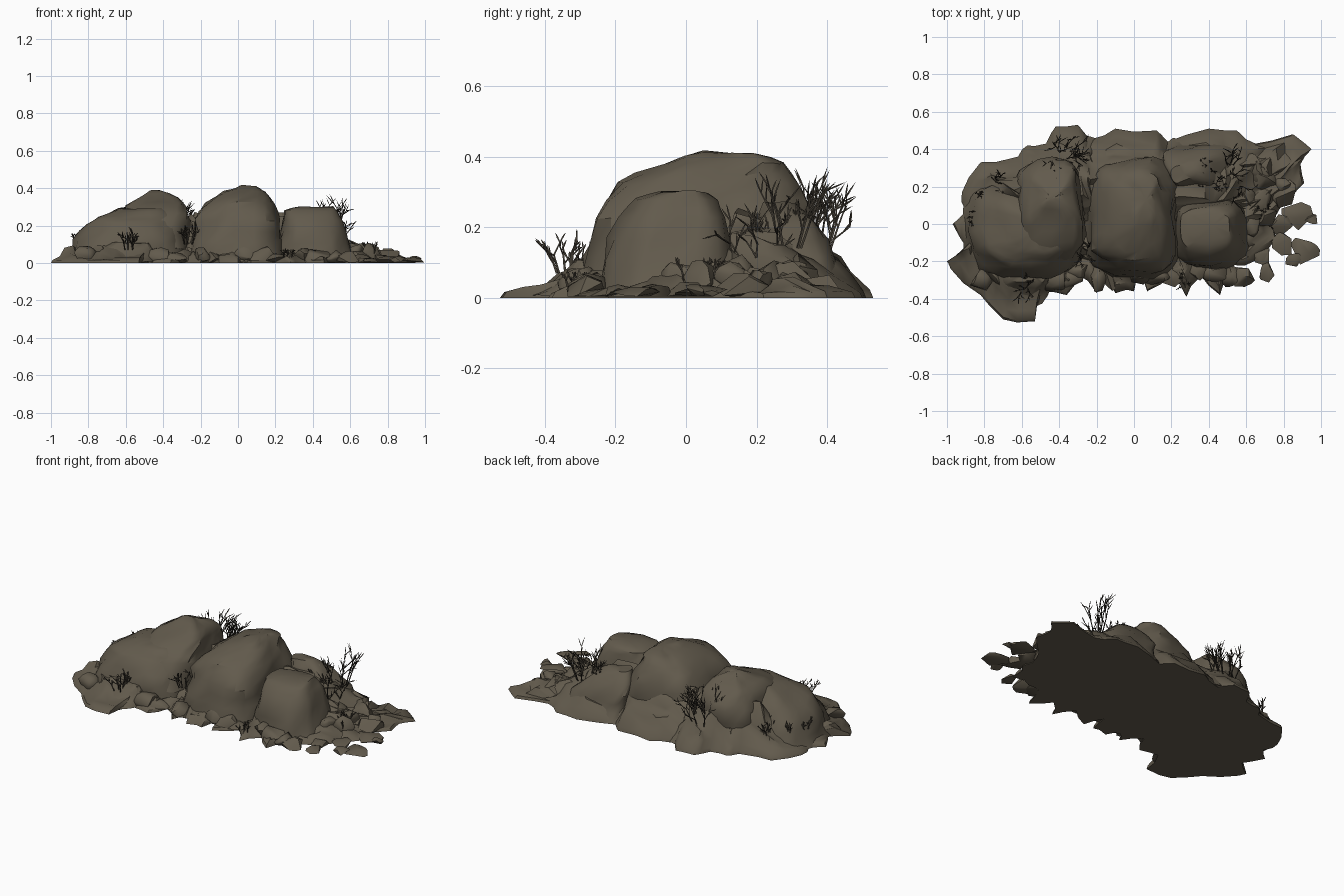
import bpy, bmesh, math, random
from mathutils import Vector, noise

random.seed(7)
if "Cube" in bpy.data.objects:
    bpy.data.objects.remove(bpy.data.objects["Cube"], do_unlink=True)


def material(name, colour):
    mat = bpy.data.materials.new(name)
    mat.use_nodes = True
    mat.diffuse_color = colour
    mat.node_tree.nodes["Principled BSDF"].inputs["Base Color"].default_value = colour
    return mat


STONE = material("brown stone", (.122, .103, .073, 1))
TWIG = material("dark twig", (.05, .042, .031, 1))


def finish(bm, name, mat, angle=40):
    bmesh.ops.recalc_face_normals(bm, faces=bm.faces)
    mesh = bpy.data.meshes.new(name)
    bm.to_mesh(mesh)
    bm.free()
    mesh.materials.append(mat)
    mesh.shade_smooth()
    mesh.set_sharp_from_angle(angle=math.radians(angle))
    obj = bpy.data.objects.new(name, mesh)
    bpy.context.scene.collection.objects.link(obj)


def bridge(bm, low, high):
    n = len(low)
    for i in range(n):
        j = (i + 1) % n
        bm.faces.new((low[i], low[j], high[j]))
        bm.faces.new((low[i], high[j], high[i]))


def clamp(v, lo=0.0, hi=1.0):
    return max(lo, min(hi, v))


# Rubble skirt: ragged outline (hundredths) drawn inward in rising rings
OUTLINE = [(-100, -20), (-90, -12), (-97, 0), (-90, 7), (-92, 17), (-82, 33),
           (-62, 36), (-57, 42), (-47, 43), (-42, 52), (-30, 53), (-24, 45),
           (-10, 51), (12, 50), (18, 44), (40, 51), (55, 50), (65, 43),
           (85, 48), (95, 40), (89, 32), (91, 22), (79, 10), (74, -2),
           (76, -8), (64, -20), (52, -22), (46, -38), (36, -28), (28, -39),
           (20, -27), (7, -36), (2, -24), (0, -36), (-10, -37), (-14, -30),
           (-20, -37), (-30, -27), (-36, -38), (-48, -36), (-53, -52),
           (-70, -51), (-82, -38), (-98, -24)]


def skirt():
    edge = []
    for i, (x, y) in enumerate(OUTLINE):
        nx, ny = OUTLINE[(i + 1) % len(OUTLINE)]
        a, b = Vector((x, y, 0)) / 100, Vector((nx, ny, 0)) / 100
        jitter = Vector((random.uniform(-1, 1), random.uniform(-1, 1), 0)) * .015
        edge += [a, (a + b) / 2 + jitter]
    bm = bmesh.new()
    rings = [[bm.verts.new(p) for p in edge]]
    for t in (.02, .1, .18, .26, .34, .43, .54, .68, .85):
        ring = []
        for p in edge:
            spine = Vector((clamp(p.x, -.6, .45) * .9, .08, 0))
            q = p.lerp(spine, t)
            back = clamp(p.y / .35) * clamp((.62 - q.x) / .25) * clamp((q.x + 1) / .4)
            top = .085 + .14 * back + .04 * clamp(-q.x - .5)
            rough = noise.noise(q * 8) * .06 + noise.noise(q * 19) * .045
            q.z = max(.008, .012 + top * min(1, t * 2) + rough * min(1, t * 5))
            drift = noise.noise_vector(q * 12) * .03 * min(1, t * 4)
            ring.append(bm.verts.new((q.x + drift.x, q.y + drift.y, q.z)))
        bridge(bm, rings[-1], ring)
        rings.append(ring)
    bm.faces.new(rings[-1])
    bm.faces.new(rings[0])
    finish(bm, "rubble_skirt", STONE, 45)


# Boulder: stacked rounded sections, each (z, x min, x max, y min, y max) in hundredths,
# weathered by noise and chipped into broad cells
def boulder(name, levels, sides=24, power=.68, rough=.028):
    sections = []
    for a, b in zip(levels, levels[1:]):
        sections += [a, [(p + q) / 2 for p, q in zip(a, b)]]
    sections.append(levels[-1])
    bm = bmesh.new()
    rings = []
    for z, x0, x1, y0, y1 in sections:
        ring = []
        for i in range(sides):
            a = math.tau * i / sides
            c, s = math.cos(a), math.sin(a)
            out = Vector((c, s, 0))
            c, s = (math.copysign(abs(v) ** power, v) for v in (c, s))
            p = Vector((x0 + x1 + (x1 - x0) * c, y0 + y1 + (y1 - y0) * s, 2 * z)) / 200
            chip = noise.voronoi(p * 5)[0][0] - .45
            push = noise.noise_vector(p * 6) * rough + noise.noise_vector(p * 15) * rough * .5
            push.z *= .5
            p += push - out * chip * rough * 2
            p.z = max(.005, p.z)
            ring.append(bm.verts.new(p))
        if rings:
            bridge(bm, rings[-1], ring)
        rings.append(ring)
    crown = bm.verts.new(sum((v.co for v in rings[-1]), Vector()) / sides)
    for i in range(sides):
        bm.faces.new((rings[-1][i], rings[-1][(i + 1) % sides], crown))
    bm.faces.new(rings[0])
    finish(bm, name, STONE, 38)


# Small broken stones: hulls of random points
def stone(name, x, y, sx, sy, height, count=16):
    bm = bmesh.new()
    for _ in range(count):
        d = Vector([random.gauss(0, 1) for _ in range(3)]).normalized()
        z = max(.004, height * (.35 + .65 * d.z))
        bm.verts.new((x + sx * d.x, y + sy * d.y, z))
    hull = bmesh.ops.convex_hull(bm, input=bm.verts)
    loose = {v for v in hull["geom_interior"] if isinstance(v, bmesh.types.BMVert)}
    bmesh.ops.delete(bm, geom=list(loose), context="VERTS")
    finish(bm, name, STONE, 50)


# Dry shrubs: tapering three-sided twigs that fork, with blade-like tips
def twig(bm, start, direction, length, radius, depth):
    end = start + direction * length
    side = direction.orthogonal().normalized()
    other = direction.cross(side)
    tip = radius * (.7 if depth else .15)
    rings = [[bm.verts.new(p + (side * math.cos(a) + other * math.sin(a)) * r)
              for a in (0, math.tau / 3, -math.tau / 3)]
             for p, r in ((start, radius), (start.lerp(end, .55), radius * (.9 if depth else 1.4)),
                          (end, tip))]
    bridge(bm, rings[0], rings[1])
    bridge(bm, rings[1], rings[2])
    if depth:
        for k in range(3):
            bend = Vector([random.uniform(-1, 1) for _ in range(3)]) * .75
            heading = (direction + bend + Vector((0, 0, .25))).normalized()
            fork = start.lerp(end, (1, .95, .55)[k])
            twig(bm, fork, heading, length * random.uniform(.55, .85), radius * .7, depth - 1)


def shrub(name, x, y, z, height, spread, stems, depth=2):
    bm = bmesh.new()
    for _ in range(stems):
        lean = Vector((random.uniform(-1, 1), random.uniform(-1, 1), 0))
        root = Vector((x, y, z)) + lean * spread * .45
        heading = (lean * .35 + Vector((0, 0, 1))).normalized()
        twig(bm, root, heading, height * random.uniform(.35, .45), .004, depth)
    finish(bm, name, TWIG, 30)


skirt()

# Large boulders
boulder("left_boulder", [(0, -91, -28, -30, 25), (12, -87, -28, -29, 21),
                         (21, -82, -30, -25, 17), (25, -76, -32, -20, 13),
                         (29, -65, -40, -14, 8)])
boulder("left_peak_boulder", [(8, -64, -25, -24, 35), (23, -63, -25, -21, 34),
                              (30, -61, -27, -10, 31), (35, -54, -31, 2, 26),
                              (39, -49, -41, 10, 18)])
boulder("centre_boulder", [(0, -27, 27, -29, 37), (12, -26, 26, -29, 36),
                           (23, -23, 23, -27, 35), (32, -18, 19, -19, 33),
                           (38, -9, 16, -6, 29), (41, 1, 12, 6, 21)])
boulder("right_boulder", [(0, 22, 64, -24, 15), (10, 22, 61, -22, 14),
                          (23, 23, 57, -18, 12), (28, 24, 54, -14, 10),
                          (30, 32, 52, -8, 6)], power=.6, rough=.02)
boulder("back_right_boulder", [(0, 16, 60, 22, 49), (11, 16, 54, 21, 42),
                               (21, 17, 42, 20, 36), (27, 20, 33, 22, 31)])
boulder("back_left_boulder", [(0, -46, -20, 25, 49), (9, -44, -22, 25, 43),
                              (17, -40, -26, 26, 37)])
boulder("left_front_ledge", [(0, -82, -44, -45, -15), (4, -76, -46, -39, -15),
                             (11, -68, -48, -32, -15)], rough=.04)

# Loose stones along the front foot and across the right-hand slope
for i in range(19):
    x = -.82 + i * .078
    stone(f"front_stone_{i + 1}", x, -.27 + random.uniform(-.03, .03),
          random.uniform(.06, .09), random.uniform(.05, .08), random.uniform(.05, .1))
for i in range(12):
    x = random.uniform(.6, .82)
    stone(f"slope_stone_{i + 1}", x, random.uniform(0, .38), random.uniform(.06, .1),
          random.uniform(.05, .09), .13 - (x - .6) * .24)
for i, (x, y, size) in enumerate([(72, -26, 6), (81, -10, 8), (91, -14, 9), (85, -19, 5),
                                  (87, 5, 9), (95, 2, 4), (78, -1, 7), (69, -16, 7)]):
    stone(f"scattered_slab_{i + 1}", x / 100, y / 100, size / 100, size / 110,
          random.uniform(.025, .055), 12)

# Shrubs
shrub("tall_right_shrub", .51, .29, .14, .26, .08, 5)
shrub("low_right_shrub", .5, .18, .07, .22, .12, 7)
shrub("hollow_shrub", .4, .26, .17, .1, .14, 7)
shrub("back_left_shrub", -.37, .36, .12, .25, .1, 12)
shrub("left_slope_shrub", -.76, .19, .08, .12, .15, 8)
shrub("front_left_shrub", -.58, -.33, .07, .12, .08, 7)
shrub("gap_shrub", -.27, -.15, .1, .12, .07, 6)
shrub("front_right_shrub", .26, -.31, .03, .06, .08, 5)
shrub("right_edge_shrub", .7, .03, .05, .08, .1, 6)
shrub("left_end_shrub", -.86, .04, .1, .07, .05, 4)
